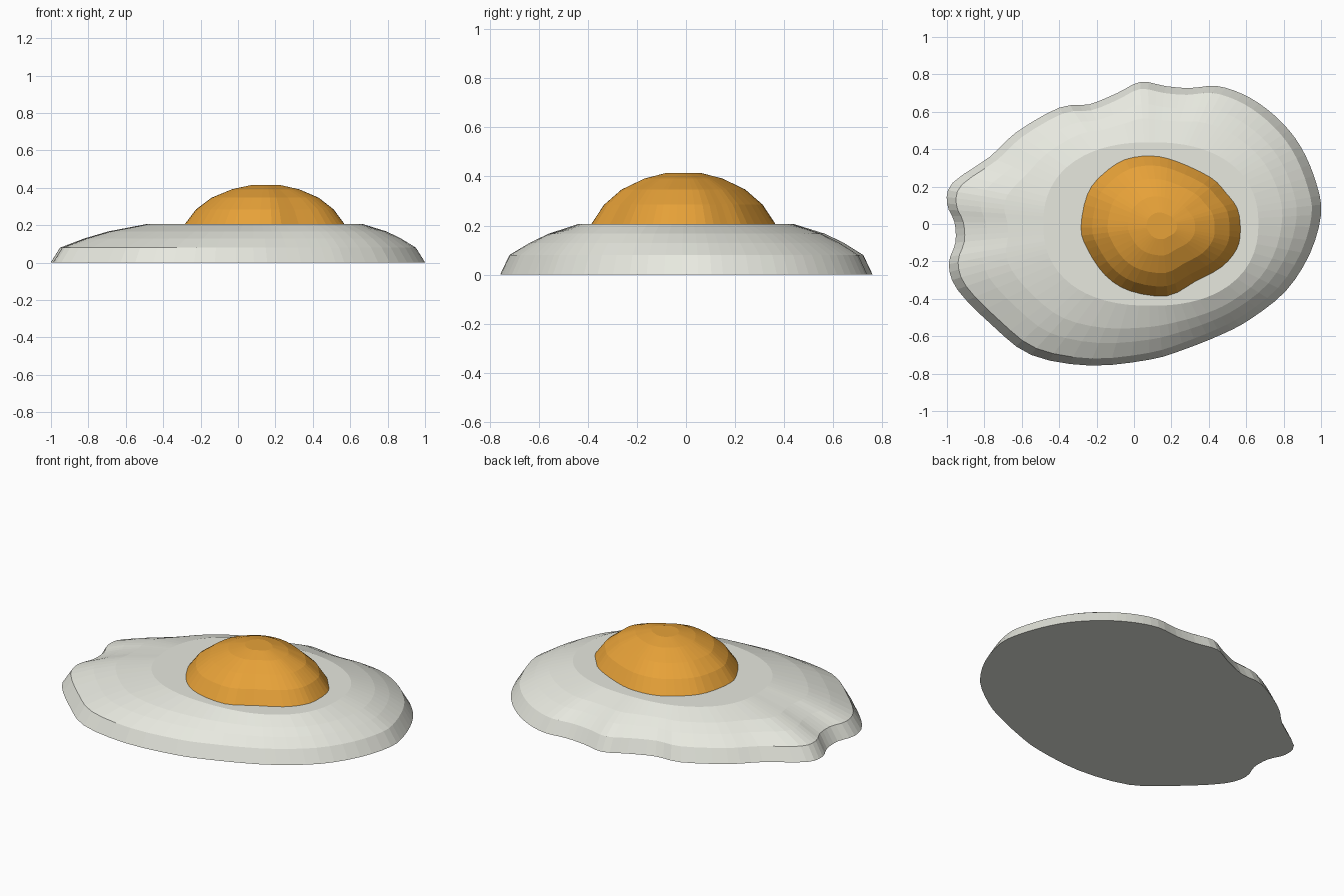
import bpy, bmesh, math
from mathutils import Vector

if "Cube" in bpy.data.objects:
    bpy.data.objects.remove(bpy.data.objects["Cube"])


def smooth_loop(pts, steps):
    # closed Catmull-Rom curve through the given outline points
    p = [Vector(q) for q in pts]
    n, out = len(p), []
    for i in range(n):
        a, b, c, d = p[i - 1], p[i], p[(i + 1) % n], p[(i + 2) % n]
        for k in range(steps):
            t = k / steps
            out.append(0.5 * (2 * b + (c - a) * t + (2 * a - 5 * b + 4 * c - d) * t * t
                              + (3 * b - a - 3 * c + d) * t ** 3))
    return out


def loft(name, rings, color):
    # rings: list of (2D loop, z), bottom to top, capped at both ends
    bm = bmesh.new()
    rows = [[bm.verts.new((q.x, q.y, z)) for q in loop] for loop, z in rings]
    n = len(rows[0])
    for low, high in zip(rows, rows[1:]):
        for i in range(n):
            j = (i + 1) % n
            bm.faces.new((low[i], low[j], high[j], high[i]))
    bm.faces.new(rows[0][::-1])
    bm.faces.new(rows[-1])
    mesh = bpy.data.meshes.new(name)
    bm.to_mesh(mesh)
    bm.free()
    mat = bpy.data.materials.new(name + "_colour")
    mat.diffuse_color = color
    mat.use_nodes = True
    mat.node_tree.nodes["Principled BSDF"].inputs["Base Color"].default_value = mat.diffuse_color
    mesh.materials.append(mat)
    obj = bpy.data.objects.new(name, mesh)
    bpy.context.collection.objects.link(obj)
    return obj


# Egg white: wavy rim blending into an oval flat top
rim = smooth_loop([
    (1.0, .05), (.98, .2), (.915, .37), (.83, .5), (.71, .615), (.58, .695), (.44, .738),
    (.30, .727), (.17, .737), (.035, .76), (-.09, .70), (-.24, .64), (-.40, .622),
    (-.63, .49), (-.77, .36), (-.97, .22), (-1.0, .11), (-.96, .01), (-.955, -.1),
    (-.99, -.215), (-.945, -.35), (-.76, -.54), (-.55, -.70), (-.235, -.757), (.085, -.725),
    (.27, -.67), (.47, -.59), (.62, -.51), (.81, -.36), (.94, -.16)], 3)
edge = [q * 0.95 for q in rim]
mid = Vector((.09, 0))
oval = []
for q in edge:
    d = (q - mid).normalized()
    r = ((abs(d.x) / .575) ** 2.3 + (abs(d.y) / .437) ** 2.3) ** (-1 / 2.3)
    oval.append(mid + d * r)
rings = [(rim, 0), (edge, .08)]
for t, z in ((.28, .13), (.55, .167), (1, .207)):
    rings.append(([a.lerp(b, t) for a, b in zip(edge, oval)], z))
loft("egg_white", rings, (.80, .81, .74, 1))

# Yolk: low faceted dome
base = smooth_loop([
    (.57, -.04), (.555, .08), (.49, .17), (.41, .25), (.23, .335), (.095, .365), (-.05, .345),
    (-.17, .265), (-.25, .16), (-.285, -.02), (-.25, -.135), (-.155, -.275), (-.02, -.36),
    (.18, -.385), (.325, -.31), (.47, -.23), (.55, -.135)], 3)
top = Vector((.15, -.01))
loft("yolk", [([top.lerp(q, s) for q in base], z) for s, z in
              ((1, .205), (.86, .285), (.67, .347), (.42, .392), (.19, .414))],
     (.80, .36, .04, 1))
